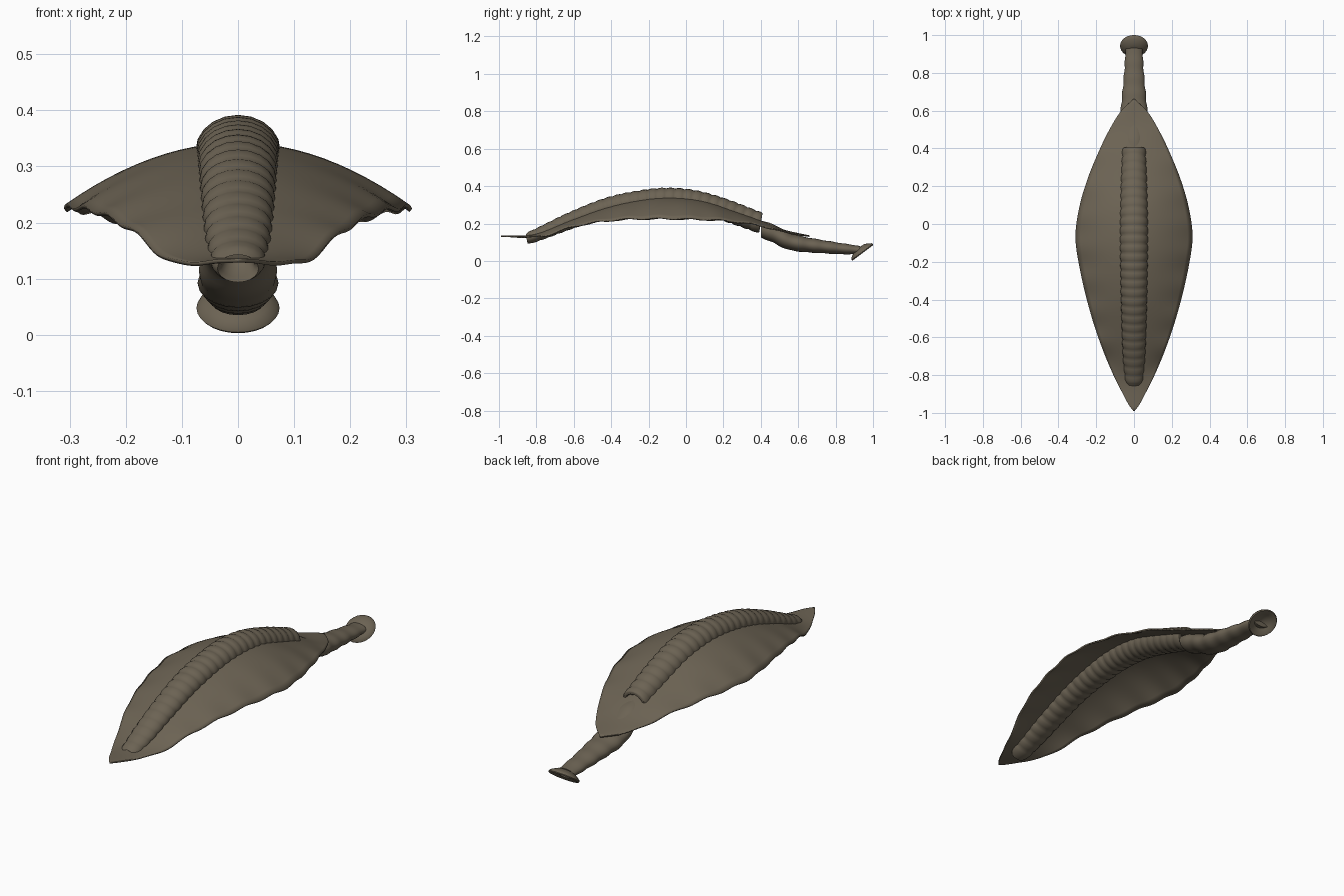
import bpy, bmesh, math
from mathutils import Vector, Matrix

if "Cube" in bpy.data.objects:
    bpy.data.objects.remove(bpy.data.objects["Cube"])

skin = bpy.data.materials.new("olive brown skin")
skin.diffuse_color = (0.15, 0.125, 0.088, 1)
skin.use_nodes = True
skin.node_tree.nodes["Principled BSDF"].inputs["Base Color"].default_value = skin.diffuse_color


def curve(table, t):
    """Smooth interpolation through (t, value) pairs."""
    n = len(table)
    i = 0
    while i < n - 2 and t > table[i + 1][0]:
        i += 1
    (t0, a), (t1, b) = table[i], table[i + 1]

    def slope(k):
        p, q = table[max(k - 1, 0)], table[min(k + 1, n - 1)]
        return (q[1] - p[1]) / (q[0] - p[0])
    d = t1 - t0
    s = min(max((t - t0) / d, 0), 1)
    return ((2*s**3 - 3*s*s + 1)*a + (s**3 - 2*s*s + s)*d*slope(i)
            + (3*s*s - 2*s**3)*b + (s**3 - s*s)*d*slope(i + 1))


def finish(name, bm, angle=50):
    bmesh.ops.recalc_face_normals(bm, faces=bm.faces)
    me = bpy.data.meshes.new(name)
    bm.to_mesh(me)
    bm.free()
    me.materials.append(skin)
    ob = bpy.data.objects.new(name, me)
    bpy.context.collection.objects.link(ob)
    bpy.ops.object.select_all(action='DESELECT')
    ob.select_set(True)
    bpy.context.view_layer.objects.active = ob
    bpy.ops.object.shade_smooth_by_angle(angle=math.radians(angle))
    return ob


def tube(name, rings, sides=20):
    """Rings are (centre, tilt, half width, half height); a tiny ring closes an end."""
    bm = bmesh.new()
    loops = []
    for c, tilt, rx, rz in rings:
        rot = Matrix.Rotation(tilt, 3, 'X')
        loops.append([bm.verts.new(Vector(c) + rot @ Vector(
            (rx * math.cos(2*math.pi*k/sides), 0, rz * math.sin(2*math.pi*k/sides))))
            for k in range(sides)])
    for a, b in zip(loops, loops[1:]):
        for k in range(sides):
            j = (k + 1) % sides
            bm.faces.new((a[k], a[j], b[j], b[k]))
    bm.faces.new(loops[0])
    bm.faces.new(loops[-1])
    return finish(name, bm)


# Segmented body: overlapping rounded rings along an arched back
TOP = [(-.84, .155), (-.8, .172), (-.6, .268), (-.4, .345), (-.2, .385),
       (-.08, .392), (.05, .378), (.2, .335), (.4, .258)]
HALF_W = [(-.84, .047), (-.7, .06), (-.4, .07), (-.05, .076), (.2, .072), (.4, .064)]
HALF_H = [(-.84, .032), (-.6, .046), (-.3, .058), (0, .063), (.4, .056)]
rings = []
COUNT, STEPS = 27, 5
for i in range(COUNT * STEPS + 1):
    y = -.84 + 1.24 * i / (COUNT * STEPS)
    ph = (i % STEPS) / STEPS
    bulge = .92 + .08 * math.sin(math.pi * ph) ** .7
    tilt = math.atan2(curve(TOP, y + .01) - curve(TOP, y - .01), .02)
    h = curve(HALF_H, y)
    rings.append(((0, y, curve(TOP, y) - h), tilt * .9, curve(HALF_W, y) * bulge, h * bulge))
# Recessed mouth at the front and hollow at the rear
(c, t, w, h), (c2, t2, w2, h2) = rings[0], rings[-1]
mouth = [((0, c[1] + d, c[2] + d * .4), t, w * s, h * s)
         for d, s in ((.04, .1), (.03, .5), (.0, .7), (-.012, .85))]
rear = [((0, c2[1] - d, c2[2] + d * .4), t2, w2 * s, h2 * s)
        for d, s in ((0, .8), (.02, .7), (.03, .1))]
tube("segmented_body", mouth + rings + rear)

# Leaf-shaped mantle draped to both sides of the body
WIDTH = [(-.99, .002), (-.96, .026), (-.9, .058), (-.8, .108), (-.6, .188), (-.4, .248), (-.2, .292),
         (-.06, .308), (.1, .285), (.25, .24), (.4, .178), (.52, .118), (.6, .066), (.66, .003)]
SPINE = [(-.99, .133), (-.85, .134), (-.78, .15), (-.6, .222), (-.4, .292), (-.2, .332),
         (-.05, .338), (.1, .318), (.25, .268), (.4, .213), (.52, .165), (.66, .133)]
EDGE = [(-.99, .132), (-.85, .128), (-.76, .133), (-.6, .185), (-.4, .217), (-.2, .226),
        (0, .224), (.2, .216), (.4, .188), (.52, .155), (.66, .132)]
bm = bmesh.new()
NY, NX = 90, 12
rows = []
for i in range(NY + 1):
    y = -.99 + 1.65 * i / NY
    w, s, e = curve(WIDTH, y), curve(SPINE, y), curve(EDGE, y)
    row = []
    for k in range(-NX, NX + 1):
        u = k / NX
        ruffle = .004 * abs(u) ** 3 * math.sin(y * 38 + (1 if u > 0 else 0)) * min(1, w / .15)
        row.append(bm.verts.new((u * w, y, s + (e - s) * abs(u) ** 2 + ruffle)))
    rows.append(row)
for a, b in zip(rows, rows[1:]):
    for k in range(2 * NX):
        bm.faces.new((a[k], a[k + 1], b[k + 1], b[k]))
mantle = finish("mantle", bm)
mod = mantle.modifiers.new("thickness", 'SOLIDIFY')
mod.thickness = .007
mod.offset = 0

# Bumpy tail stalk dropping out from under the mantle
MID = [(.4, .172), (.47, .145), (.55, .105), (.62, .09), (.75, .074), (.85, .064), (.93, .058)]
TW = [(.4, .058), (.5, .066), (.6, .07), (.68, .063), (.76, .056), (.84, .049), (.93, .045)]
TH = [(.4, .045), (.5, .045), (.6, .042), (.75, .034), (.85, .028), (.93, .022)]
tail = []
for i in range(41):
    y = .4 + .53 * i / 40
    bump = 1 + .035 * math.sin(y * 75)
    slope = math.atan2(curve(MID, y + .01) - curve(MID, y - .01), .02)
    tail.append(((0, y, curve(MID, y)), slope * .6 if i else 0,
                 curve(TW, y) * bump, curve(TH, y) * bump))
tube("tail_stalk", tail)

# Cupped sucker disc, tilted to face back and down
axis = Vector((0, .6, -.8))
hub = Vector((0, .938, .054))
PROFILE = [(-.022, .01), (-.02, .035), (-.008, .058), (.0, .07), (.008, .074), (.013, .07),
           (.011, .06), (.002, .045), (-.006, .025), (-.01, .004)]
tube("tail_sucker", [(hub + axis * d, -math.atan2(.8, .6), r, r * .97) for d, r in PROFILE], 28)
